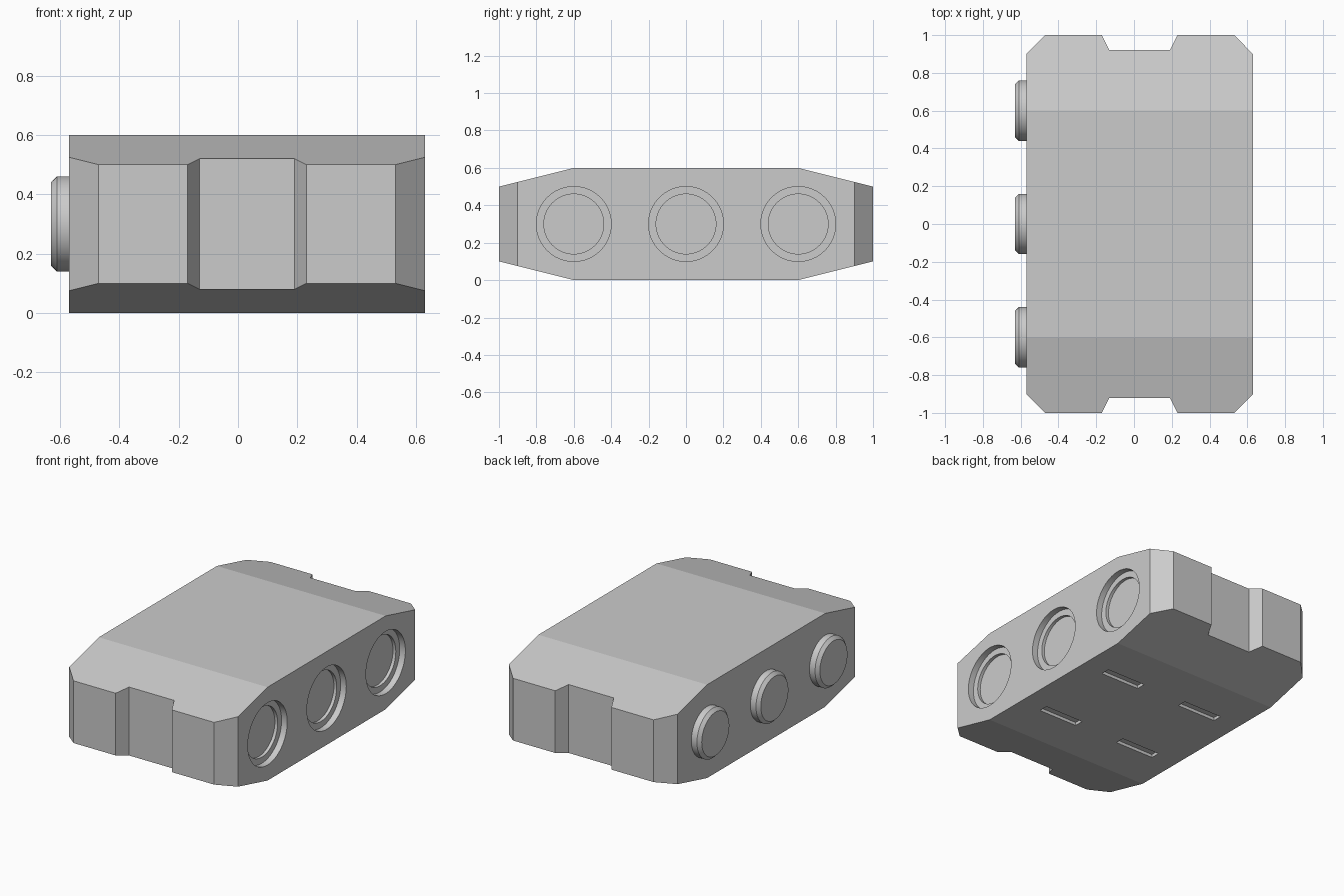
import bpy, bmesh, math
from mathutils import Vector

if "Cube" in bpy.data.objects:
    bpy.data.objects.remove(bpy.data.objects["Cube"])

CX, HALF_W, H = 0.03, 0.6, 0.6          # body centre in x, half width, height
ROWS = (-0.6, 0.0, 0.6)                 # stud and socket positions along y

grey = bpy.data.materials.new("light grey")
grey.diffuse_color = (0.6, 0.6, 0.6, 1)
grey.use_nodes = True
grey.node_tree.nodes["Principled BSDF"].inputs["Base Color"].default_value = grey.diffuse_color


def to_object(bm, name):
    bmesh.ops.recalc_face_normals(bm, faces=bm.faces[:])
    me = bpy.data.meshes.new(name)
    bm.to_mesh(me)
    bm.free()
    me.materials.append(grey)
    ob = bpy.data.objects.new(name, me)
    bpy.context.collection.objects.link(ob)
    return ob


def activate(ob):
    bpy.ops.object.select_all(action='DESELECT')
    ob.select_set(True)
    bpy.context.view_layer.objects.active = ob


def lathe_x(bm, profile, y, z, n=64):
    """Capped round solid along x from (x, radius) pairs."""
    rings = [[bm.verts.new((x, y + r * math.cos(2 * math.pi * i / n),
                            z + r * math.sin(2 * math.pi * i / n)))
              for i in range(n)] for x, r in profile]
    for a, b in zip(rings, rings[1:]):
        for i in range(n):
            j = (i + 1) % n
            bm.faces.new((a[i], a[j], b[j], b[i]))
    bm.faces.new(rings[0])
    bm.faces.new(rings[-1])


def box(bm, centre, size):
    verts = bmesh.ops.create_cube(bm, size=1)["verts"]
    bmesh.ops.scale(bm, vec=size, verts=verts)
    bmesh.ops.translate(bm, vec=centre, verts=verts)


# Body outline: chamfered corners and a notch in each end
quarter = [(0.6, 0.9), (0.5, 1.0), (0.2, 1.0), (0.16, 0.92)]
back = quarter + [(-x, y) for x, y in reversed(quarter)]
outline = back + [(-x, -y) for x, y in back]
bm = bmesh.new()
face = bm.faces.new([bm.verts.new((CX + x, y, 0)) for x, y in outline])
ext = bmesh.ops.extrude_face_region(bm, geom=[face])["geom"]
bmesh.ops.translate(bm, vec=(0, 0, H),
                    verts=[g for g in ext if isinstance(g, bmesh.types.BMVert)])
bmesh.ops.recalc_face_normals(bm, faces=bm.faces[:])

# Sloped ends, top and bottom
for sy in (-1, 1):
    for sz in (-1, 1):
        cut = bmesh.ops.bisect_plane(
            bm, geom=bm.verts[:] + bm.edges[:] + bm.faces[:], dist=1e-5,
            plane_co=Vector((0, sy, H / 2 + sz * 0.2)),
            plane_no=Vector((0, sy, sz * 4)).normalized(), clear_outer=True)
        rim = [e for e in bm.edges if e.is_boundary]
        bmesh.ops.contextual_create(bm, geom=rim)
body = to_object(bm, "body")

# Cutter: stepped round sockets on the right, shallow slots underneath
bm = bmesh.new()
right = CX + HALF_W
for y in ROWS:
    lathe_x(bm, [(right + 0.05, 0.2), (right - 0.04, 0.2),
                 (right - 0.04, 0.16), (right - 0.06, 0.16)], y, H / 2)
for sx in (-1, 1):
    for sy in (-1, 1):
        box(bm, (CX + sx * 0.3, sy * 0.29, 0), (0.28, 0.06, 0.04))
cutter = to_object(bm, "recess_cutter")
cutter.hide_render = True

mod = body.modifiers.new("recesses", 'BOOLEAN')
mod.operation, mod.solver, mod.object = 'DIFFERENCE', 'EXACT', cutter
activate(body)
bpy.ops.object.modifier_apply(modifier=mod.name)
bpy.data.objects.remove(cutter)

# Bevelled round studs on the left
parts = [body]
left = CX - HALF_W
for k, y in enumerate(ROWS):
    bm = bmesh.new()
    lathe_x(bm, [(left + 0.01, 0.16), (left - 0.04, 0.16), (left - 0.06, 0.14)], y, H / 2)
    parts.append(to_object(bm, f"stud_{k + 1}"))

for ob in parts:
    activate(ob)
    bpy.ops.object.shade_smooth_by_angle(angle=math.radians(10))
